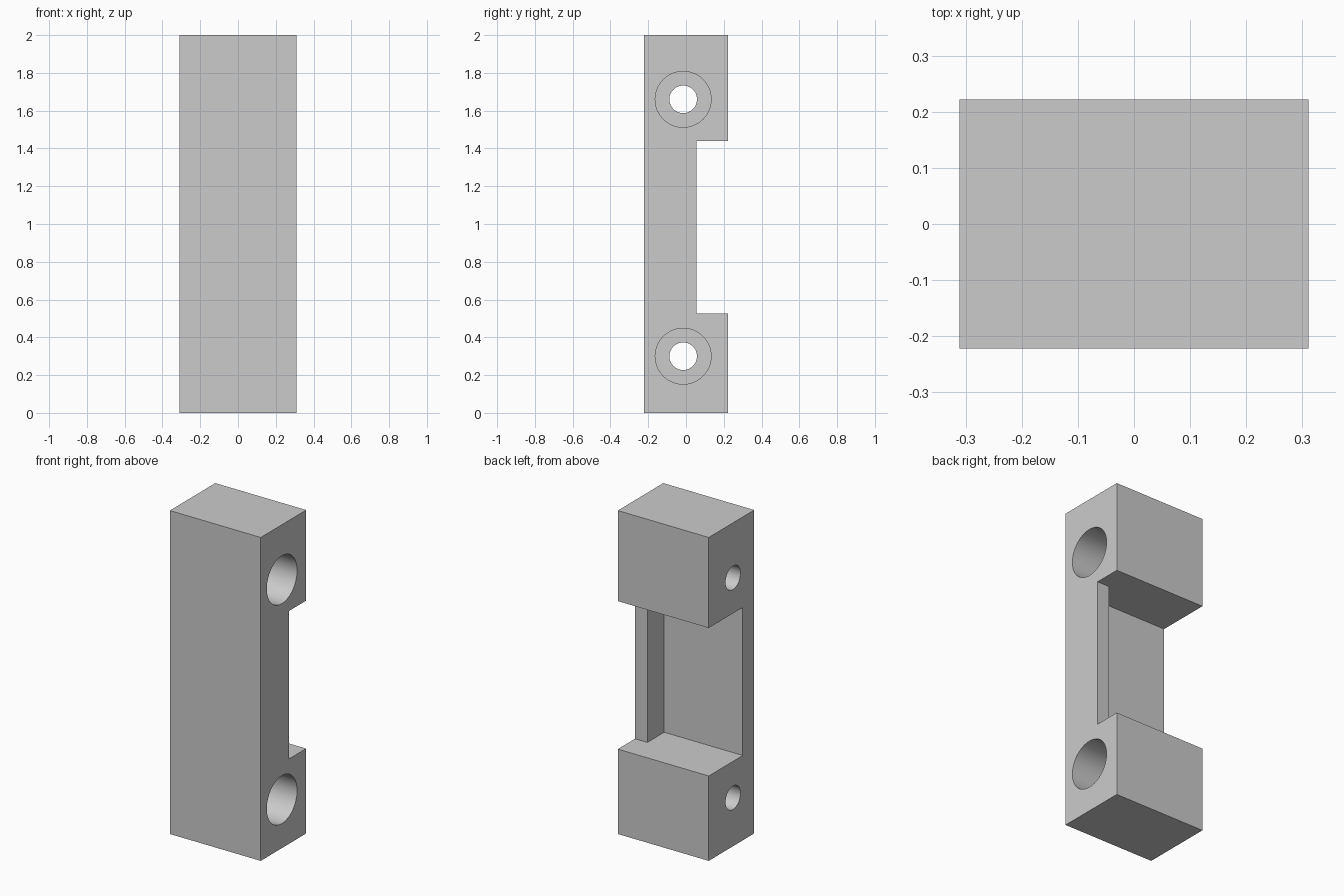
import bpy
import math

cube = bpy.data.objects.get("Cube")
if cube:
    bpy.data.objects.remove(cube, do_unlink=True)

# Main sizes
HALF_X, HALF_Y, HEIGHT = 0.311, 0.222, 2.0
NOTCH_LOW, NOTCH_HIGH = 0.525, 1.44
LIP_Y, LIP_X, POCKET_Y = 0.055, 0.226, -0.11
HOLE_Y, HOLE_HEIGHTS = -0.015, (0.30, 1.66)
BORE_RADIUS, SHAFT_RADIUS, BORE_FLOOR_X = 0.148, 0.073, -0.05
OVER = 0.1

grey = bpy.data.materials.new("plain grey")
grey.use_nodes = True
colour = (0.6, 0.6, 0.6, 1)
grey.diffuse_color = colour
grey.node_tree.nodes["Principled BSDF"].inputs["Base Color"].default_value = colour


def box(name, low, high):
    centre = [(a + b) / 2 for a, b in zip(low, high)]
    bpy.ops.mesh.primitive_cube_add(size=1, location=centre)
    obj = bpy.context.object
    obj.name = name
    obj.scale = [b - a for a, b in zip(low, high)]
    bpy.ops.object.transform_apply(location=True, rotation=True, scale=True)
    return obj


def rod(name, radius, x0, x1, z):
    bpy.ops.mesh.primitive_cylinder_add(
        vertices=64, radius=radius, depth=x1 - x0,
        location=((x0 + x1) / 2, HOLE_Y, z), rotation=(0, math.pi / 2, 0))
    obj = bpy.context.object
    obj.name = name
    bpy.ops.object.transform_apply(location=True, rotation=True, scale=True)
    return obj


def cut(target, cutter):
    cutter.hide_render = True
    mod = target.modifiers.new("cut", "BOOLEAN")
    mod.operation = "DIFFERENCE"
    mod.solver = "EXACT"
    mod.object = cutter
    bpy.ops.object.select_all(action="DESELECT")
    bpy.context.view_layer.objects.active = target
    target.select_set(True)
    bpy.ops.object.modifier_apply(modifier=mod.name)
    bpy.data.objects.remove(cutter, do_unlink=True)


# Solid bracket block
body = box("bracket_body", (-HALF_X, -HALF_Y, 0), (HALF_X, HALF_Y, HEIGHT))
body.data.materials.append(grey)

# Rear notch across the full width, then the deeper pocket behind the side lip
cut(body, box("notch_cutter", (-HALF_X - OVER, LIP_Y, NOTCH_LOW),
              (HALF_X + OVER, HALF_Y + OVER, NOTCH_HIGH)))
cut(body, box("pocket_cutter", (-HALF_X - OVER, POCKET_Y, NOTCH_LOW),
              (LIP_X, HALF_Y + OVER, NOTCH_HIGH)))

# Counterbored screw holes
for z in HOLE_HEIGHTS:
    cut(body, rod("shaft_cutter", SHAFT_RADIUS, -HALF_X - OVER, HALF_X + OVER, z))
    cut(body, rod("bore_cutter", BORE_RADIUS, BORE_FLOOR_X, HALF_X + OVER, z))

bpy.ops.object.shade_smooth_by_angle(angle=math.radians(30))
